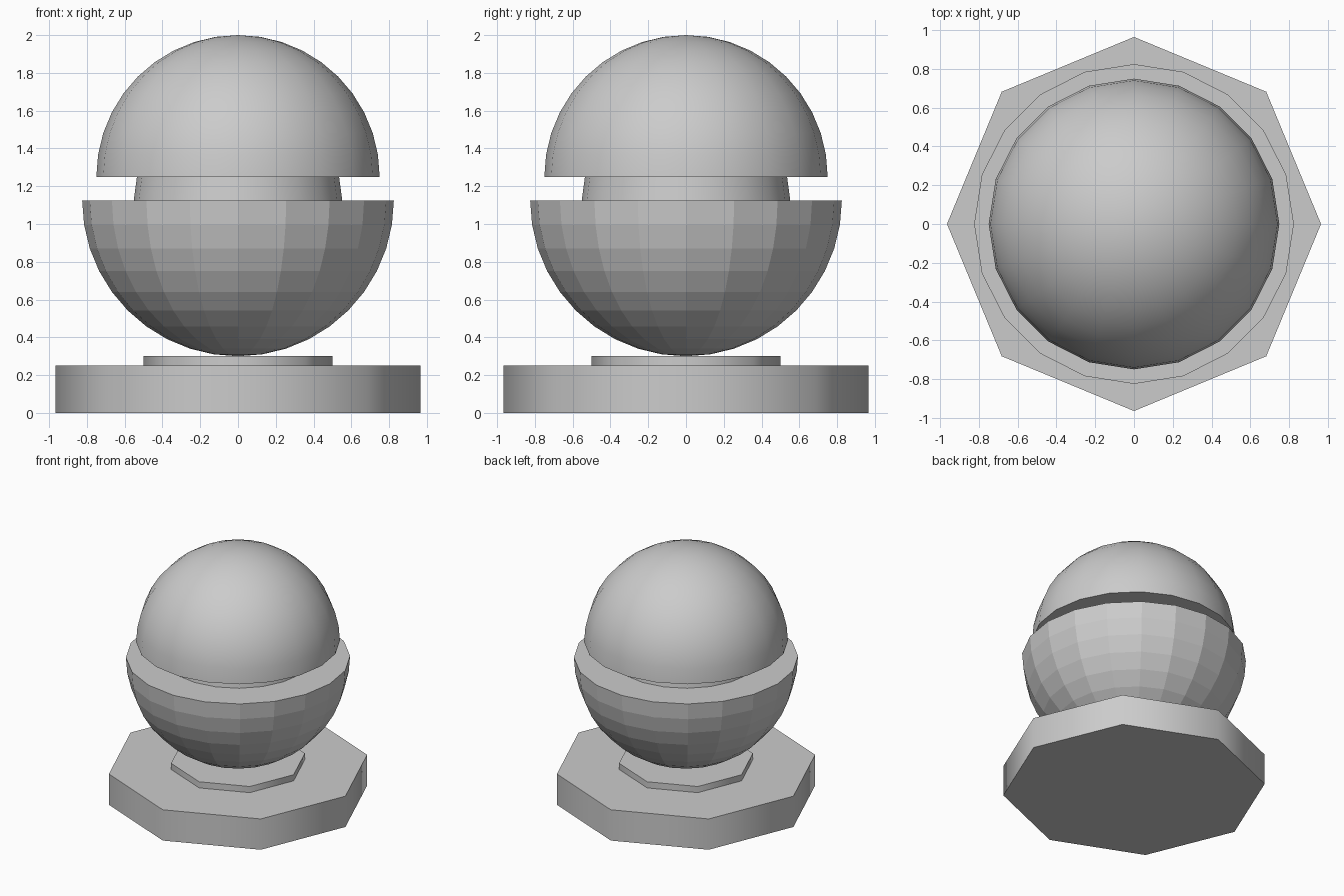
import bpy
import bmesh
from math import sin, cos, pi, radians

if "Cube" in bpy.data.objects:
    bpy.data.objects.remove(bpy.data.objects["Cube"])


def lathe(name, profile, sides, smooth):
    """Revolve (radius, z) points about z; open ends are capped."""
    bm = bmesh.new()
    rings = []
    for r, z in profile:
        if r < 1e-4:
            rings.append([bm.verts.new((0, 0, z))])
        else:
            rings.append([bm.verts.new((r * cos(2 * pi * i / sides),
                                        r * sin(2 * pi * i / sides), z))
                          for i in range(sides)])
    for a, b in zip(rings, rings[1:]):
        for i in range(sides):
            j = (i + 1) % sides
            if len(a) == 1:
                bm.faces.new((a[0], b[j], b[i]))
            elif len(b) == 1:
                bm.faces.new((a[i], a[j], b[0]))
            else:
                bm.faces.new((a[i], a[j], b[j], b[i]))
    for ring in (rings[0], rings[-1]):
        if len(ring) > 1:
            bm.faces.new(ring)
    bmesh.ops.recalc_face_normals(bm, faces=bm.faces)
    for f in bm.faces:
        f.smooth = smooth
    mesh = bpy.data.meshes.new(name)
    bm.to_mesh(mesh)
    bm.free()
    if smooth:
        mesh.set_sharp_from_angle(angle=radians(60))
    obj = bpy.data.objects.new(name, mesh)
    bpy.context.collection.objects.link(obj)
    return obj


def quarter(radius, z, direction, steps=10):
    """Quarter circle from the equator at z to the pole."""
    return [(radius * cos(pi / 2 * k / steps),
             z + direction * radius * sin(pi / 2 * k / steps))
            for k in range(steps + 1)]


# Octagonal foot and the small step on it
lathe("base", [(0.965, 0), (0.965, 0.25)], 8, True)
lathe("base_step", [(0.5, 0.25), (0.5, 0.30)], 8, True)

# Faceted lower half sphere
lathe("lower_bowl", quarter(0.825, 1.125, -1), 20, False)

# Tapered neck between the halves
lathe("neck", [(0.552, 1.125), (0.535, 1.25)], 20, True)

# Smooth upper half sphere
lathe("upper_dome", quarter(0.75, 1.25, 1), 20, True)
